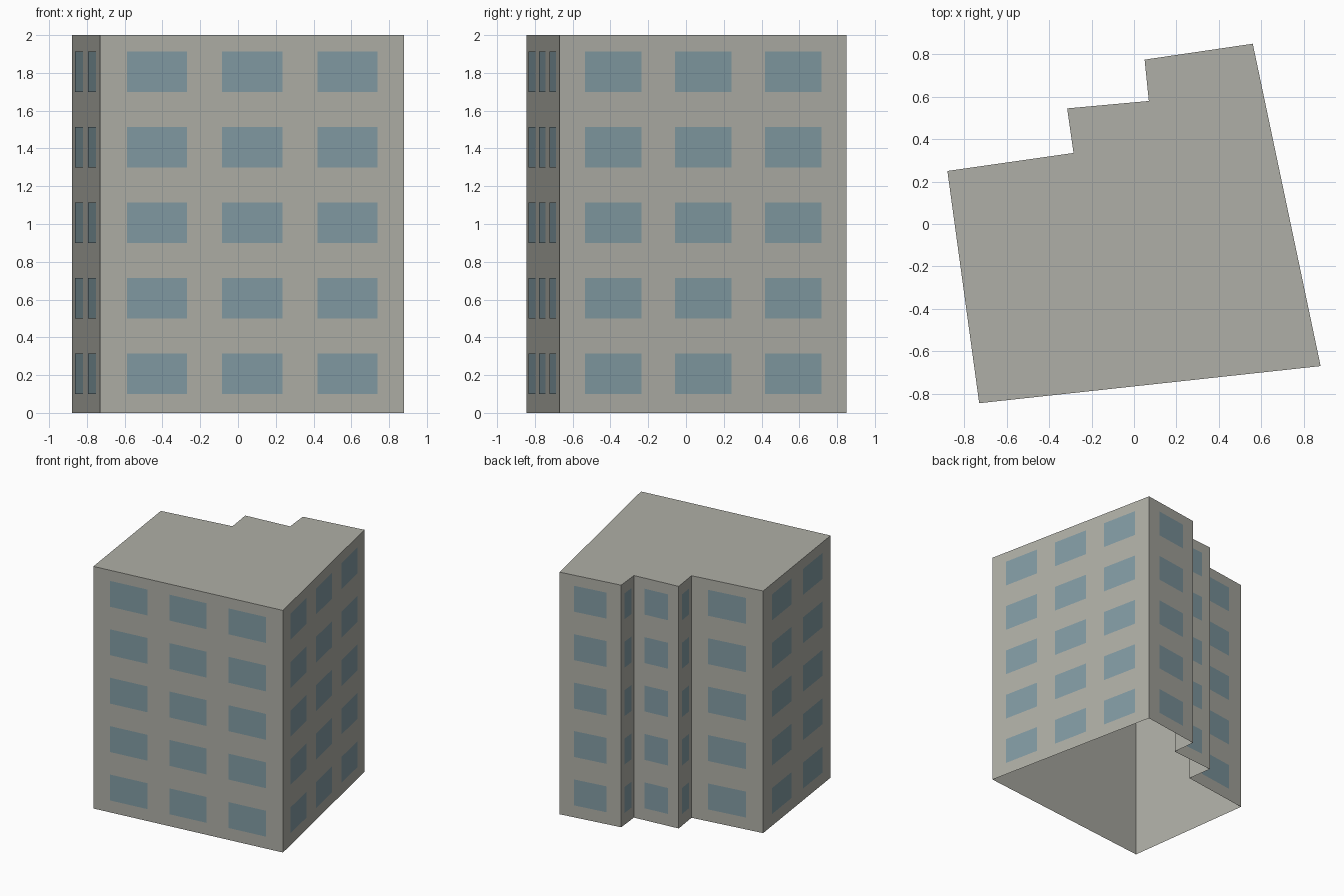
import bpy
import bmesh
from mathutils import Vector

HEIGHT = 2.0
FLOORS = 5
# Footprint, counter-clockwise, starting at the front right corner
FOOTPRINT = [Vector(p) for p in (
    (-0.73, -0.845), (0.88, -0.67), (0.56, 0.85), (0.05, 0.775),
    (0.07, 0.58), (-0.315, 0.545), (-0.285, 0.335), (-0.88, 0.25))]

cube = bpy.data.objects.get("Cube")
if cube:
    bpy.data.objects.remove(cube, do_unlink=True)


def make_material(name, color):
    mat = bpy.data.materials.new(name)
    mat.use_nodes = True
    mat.diffuse_color = color
    mat.node_tree.nodes["Principled BSDF"].inputs["Base Color"].default_value = color
    return mat


def make_object(name, bm, mat):
    mesh = bpy.data.meshes.new(name)
    bm.to_mesh(mesh)
    bm.free()
    mesh.materials.append(mat)
    obj = bpy.data.objects.new(name, mesh)
    bpy.context.collection.objects.link(obj)
    return obj


def add_upright_quad(bm, a, b, low, high):
    corners = ((a, low), (b, low), (b, high), (a, high))
    return bm.faces.new([bm.verts.new((p.x, p.y, z)) for p, z in corners])


concrete = make_material("warm grey concrete", (0.43, 0.43, 0.385, 1))
glass = make_material("blue grey glass", (0.225, 0.33, 0.37, 1))

walls = list(zip(FOOTPRINT, FOOTPRINT[1:] + FOOTPRINT[:1]))

# Building shell: outer walls and flat roof, open underneath
bm = bmesh.new()
for a, b in walls:
    add_upright_quad(bm, a, b, 0, HEIGHT)
bm.faces.new([bm.verts.new((p.x, p.y, HEIGHT)) for p in FOOTPRINT])
bmesh.ops.remove_doubles(bm, verts=bm.verts, dist=0.0001)
make_object("building_shell", bm, concrete)

# Window panes: evenly spaced bays on every wall, one row per floor
EDGE, PANE, GAP = 0.28, 0.63, 0.37
bm = bmesh.new()
for a, b in walls:
    along = b - a
    outward = Vector((along.y, -along.x)).normalized() * 0.003
    bays = max(1, int(along.length / 0.5))
    total = 2 * EDGE + bays * PANE + (bays - 1) * GAP
    for bay in range(bays):
        start = EDGE + bay * (PANE + GAP)
        left = a + along * (start / total) + outward
        right = a + along * ((start + PANE) / total) + outward
        for floor in range(FLOORS):
            sill = 0.1 + floor * HEIGHT / FLOORS
            add_upright_quad(bm, left, right, sill, sill + 0.214)
make_object("window_panes", bm, glass)
